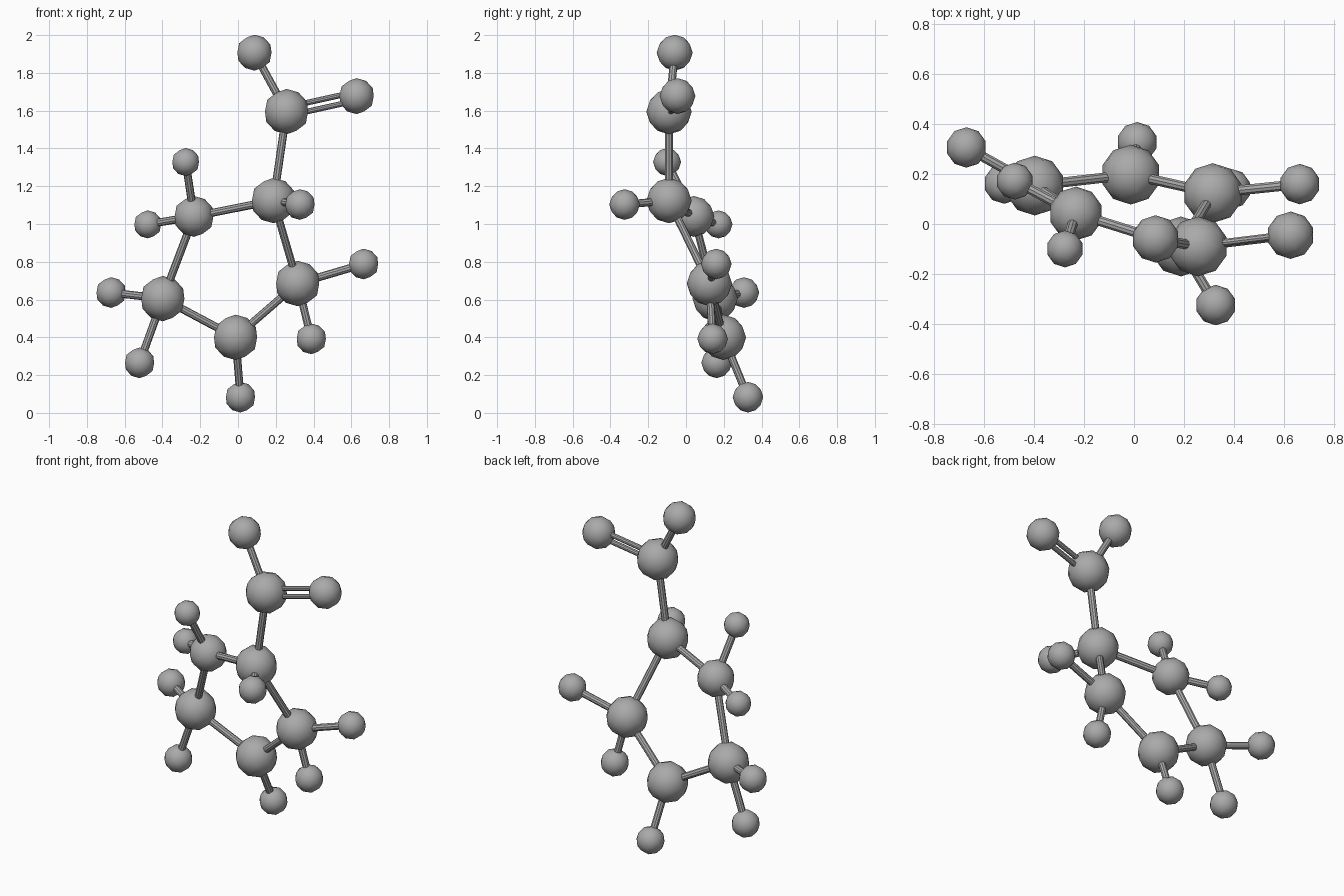
import bpy
from mathutils import Vector

if "Cube" in bpy.data.objects:
    bpy.data.objects.remove(bpy.data.objects["Cube"])

grey = bpy.data.materials.new("mid grey")
grey.diffuse_color = (0.40, 0.40, 0.40, 1)
grey.use_nodes = True
grey.node_tree.nodes["Principled BSDF"].inputs["Base Color"].default_value = grey.diffuse_color


def finish(name):
    ob = bpy.context.object
    ob.name = name
    ob.data.materials.append(grey)
    bpy.ops.object.shade_smooth_by_angle()
    return ob


def ball(name, pos, radius):
    bpy.ops.mesh.primitive_ico_sphere_add(subdivisions=2, radius=radius, location=pos)
    finish(name + "_ball")


def rod(name, a, b, radius=0.021):
    a, b = Vector(a), Vector(b)
    bpy.ops.mesh.primitive_cylinder_add(vertices=10, radius=radius,
                                        depth=(b - a).length, location=(a + b) / 2)
    ob = finish(name + "_rod")
    ob.rotation_euler = (b - a).to_track_quat('Z', 'Y').to_euler()


# Balls: position and radius
atoms = {
    "ring_top": ((0.188, -0.09, 1.124), 0.12),
    "ring_upper_left": ((-0.233, 0.042, 1.04), 0.108),
    "ring_lower_left": ((-0.398, 0.154, 0.605), 0.12),
    "ring_bottom": ((-0.013, 0.198, 0.40), 0.12),
    "ring_right": ((0.316, 0.124, 0.685), 0.12),
    "branch": ((0.257, -0.09, 1.595), 0.12),
    "branch_tip": ((0.087, -0.06, 1.907), 0.095),
    "branch_arm": ((0.628, -0.045, 1.677), 0.095),
    "small_upper": ((-0.277, -0.10, 1.328), 0.074),
    "small_left": ((-0.478, 0.172, 0.998), 0.074),
    "small_far_left": ((-0.672, 0.307, 0.637), 0.081),
    "small_low_left": ((-0.521, 0.162, 0.265), 0.081),
    "small_bottom": ((0.013, 0.328, 0.083), 0.081),
    "small_low_right": ((0.388, 0.141, 0.392), 0.081),
    "small_right": ((0.665, 0.160, 0.788), 0.081),
    "small_front": ((0.328, -0.325, 1.103), 0.081),
}
for name, (pos, radius) in atoms.items():
    ball(name, pos, radius)

# Single rods: the closed ring, the branch and the small side balls
ring = ["ring_top", "ring_upper_left", "ring_lower_left", "ring_bottom", "ring_right"]
links = list(zip(ring, ring[1:] + ring[:1])) + [
    ("ring_top", "branch"), ("branch", "branch_tip"),
    ("ring_upper_left", "small_upper"), ("ring_upper_left", "small_left"),
    ("ring_lower_left", "small_far_left"), ("ring_lower_left", "small_low_left"),
    ("ring_bottom", "small_bottom"),
    ("ring_right", "small_low_right"), ("ring_right", "small_right"),
    ("ring_top", "small_front"),
]
for a, b in links:
    rod(a + "_to_" + b, atoms[a][0], atoms[b][0])

# Pair of thin parallel rods to the branch arm
a, b = Vector(atoms["branch"][0]), Vector(atoms["branch_arm"][0])
tip = Vector(atoms["branch_tip"][0])
side = (tip - a) - (tip - a).project(b - a)
side.normalize()
for s in (-1, 1):
    rod("double", a + side * 0.023 * s, b + side * 0.023 * s, 0.015)
